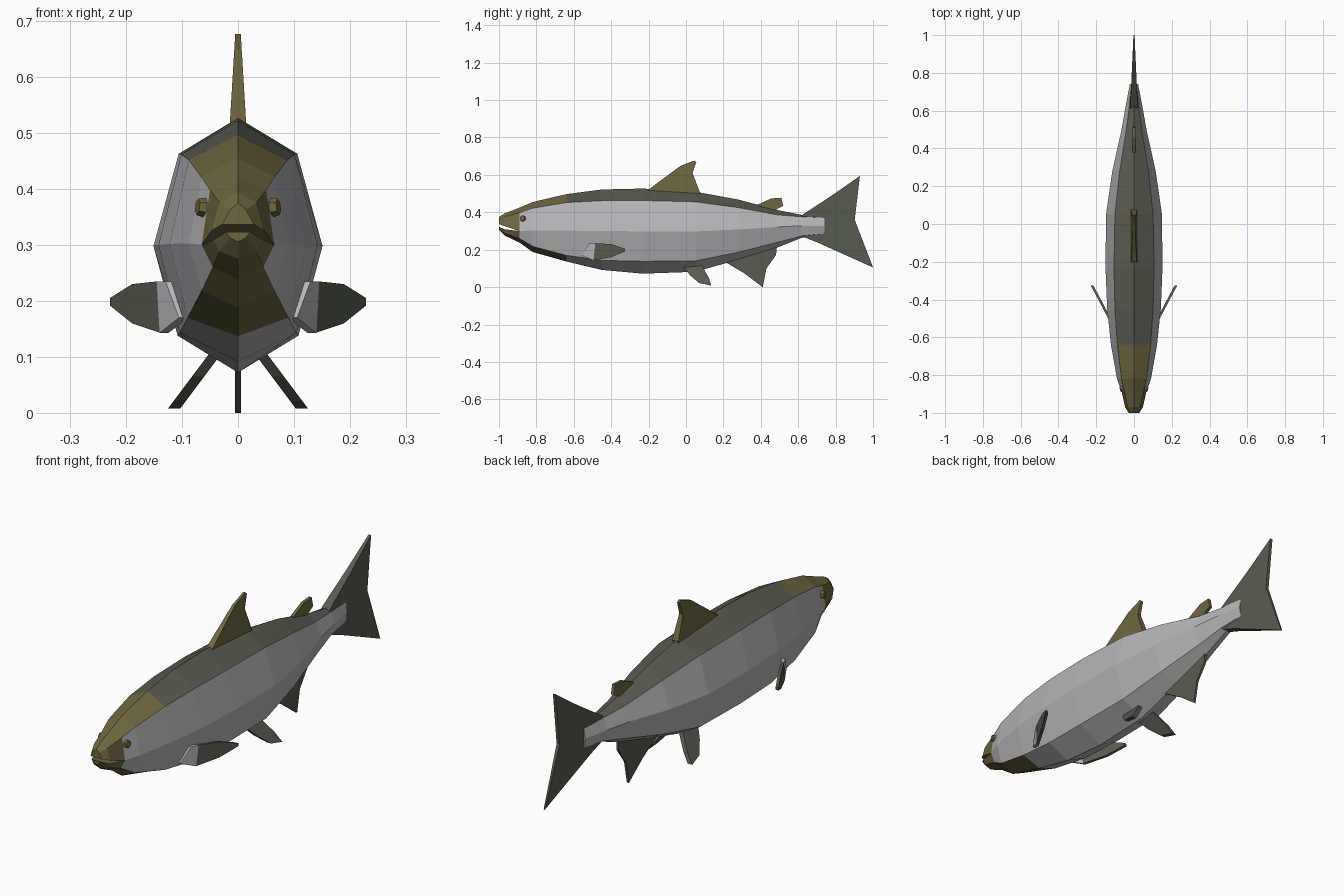
import bpy, bmesh
from mathutils import Vector


def mat(name, rgb):
    m = bpy.data.materials.new(name)
    m.diffuse_color = (*rgb, 1)
    return m


SILVER = mat("silver", (0.47, 0.47, 0.49))
GREEN = mat("grey green", (0.098, 0.105, 0.08))
OLIVE = mat("olive", (0.155, 0.137, 0.052))


def finish(bm, name, mats):
    bmesh.ops.recalc_face_normals(bm, faces=bm.faces)
    me = bpy.data.meshes.new(name)
    bm.to_mesh(me)
    bm.free()
    for m in mats:
        me.materials.append(m)
    ob = bpy.data.objects.new(name, me)
    bpy.context.collection.objects.link(ob)
    return ob


# Body: eight-sided rings
# y, top z, shoulder x z, middle x z, lower x z, bottom z
STATIONS = [
    (-0.89, 0.425, 0.050, 0.398, 0.065, 0.300, 0.045, 0.260, 0.238),
    (-0.82, 0.455, 0.066, 0.422, 0.090, 0.303, 0.065, 0.218, 0.188),
    (-0.64, 0.497, 0.088, 0.452, 0.122, 0.302, 0.090, 0.170, 0.137),
    (-0.45, 0.522, 0.101, 0.462, 0.142, 0.300, 0.104, 0.143, 0.092),
    (-0.23, 0.527, 0.106, 0.463, 0.151, 0.298, 0.108, 0.138, 0.072),
    (0.05, 0.510, 0.101, 0.456, 0.148, 0.298, 0.105, 0.140, 0.082),
    (0.28, 0.468, 0.076, 0.425, 0.115, 0.308, 0.080, 0.187, 0.147),
    (0.49, 0.412, 0.042, 0.386, 0.068, 0.322, 0.045, 0.240, 0.212),
    (0.62, 0.386, 0.025, 0.376, 0.045, 0.328, 0.027, 0.274, 0.264),
    (0.74, 0.373, 0.014, 0.371, 0.022, 0.328, 0.014, 0.286, 0.282),
]


def ring(bm, y, t, sx, sz, mx, mz, lx, lz, b):
    pts = [(0, t), (sx, sz), (mx, mz), (lx, lz), (0, b), (-lx, lz), (-mx, mz), (-sx, sz)]
    return [bm.verts.new((x, y, z)) for x, z in pts]


bm = bmesh.new()
rings = [ring(bm, *s) for s in STATIONS]
for k, (a, b) in enumerate(zip(rings, rings[1:])):
    for i in range(8):
        j = (i + 1) % 8
        f = bm.faces.new((a[i], a[j], b[j], b[i]))
        head = STATIONS[k + 1][0] < -0.6
        if i in (0, 7):                    # back
            f.material_index = 2 if head else 1
        elif i in (3, 4) and head:         # throat
            f.material_index = 2
bm.faces.new(rings[-1])

# Jaws: open wedges from the first ring to the snout, part of the body mesh
MID = {
    # indices of the first ring used: sections as (y, outer x z, inner x z, centre z)
    (2, 1, 0, 7, 6): [(-0.97, 0.047, 0.326, 0.033, 0.376, 0.394),
                      (-1.00, 0.028, 0.337, 0.014, 0.363, 0.375)],
    (2, 3, 4, 5, 6): [(-0.97, 0.044, 0.309, 0.033, 0.288, 0.276),
                      (-1.00, 0.022, 0.323, 0.014, 0.313, 0.306)],
}
for idx, secs in MID.items():
    prev = [rings[0][i] for i in idx]
    for y, ox, oz, ix, iz, cz in secs:
        cur = [bm.verts.new((x, y, z)) for x, z in
               ((ox, oz), (ix, iz), (0, cz), (-ix, iz), (-ox, oz))]
        for i in range(5):
            j = (i + 1) % 5
            f = bm.faces.new((prev[i], prev[j], cur[j], cur[i]))
            f.material_index = 2
        prev = cur
    bm.faces.new(prev).material_index = 2
finish(bm, "body", [SILVER, GREEN, OLIVE])


# Fins: (y, z) outlines placed by x(y, z), with half thickness t(y, z)
def fin(name, outline, material, t, x=lambda y, z: 0.0):
    bm = bmesh.new()
    a = [bm.verts.new((x(y, z) + t(y, z), y, z)) for y, z in outline]
    b = [bm.verts.new((x(y, z) - t(y, z), y, z)) for y, z in outline]
    bm.faces.new(a)
    bm.faces.new(b[::-1])
    n = len(outline)
    for i in range(n):
        j = (i + 1) % n
        bm.faces.new((a[i], b[i], b[j], a[j]))
    return finish(bm, name, [material])


fin("tail_fin", [(0.60, 0.37), (0.63, 0.392), (0.78, 0.49), (0.93, 0.595), (0.902, 0.36),
                 (1.0, 0.105), (0.70, 0.24), (0.61, 0.275)],
    GREEN, lambda y, z: 0.003 + 0.045 * (1 - y))
fin("dorsal_fin", [(-0.22, 0.50), (-0.2, 0.522), (-0.03, 0.648), (0.045, 0.677), (0.055, 0.668),
                   (0.035, 0.61), (0.075, 0.505), (0.06, 0.48)],
    OLIVE, lambda y, z: 0.005 + 0.06 * (0.677 - z))
fin("adipose_fin", [(0.36, 0.43), (0.455, 0.474), (0.51, 0.478), (0.52, 0.435), (0.47, 0.408)],
    OLIVE, lambda y, z: 0.007)
fin("anal_fin", [(0.20, 0.14), (0.31, 0.075), (0.41, 0.0), (0.43, 0.1), (0.482, 0.172),
                 (0.485, 0.225), (0.40, 0.21)],
    GREEN, lambda y, z: 0.005)

for s, side in ((1, "left"), (-1, "right")):
    # Pectoral fins with a silver root
    def px(y, z):
        return s * (0.14 + 0.53 * (y + 0.48))
    fin("pectoral_fin_" + side, [(-0.485, 0.235), (-0.40, 0.23), (-0.325, 0.205), (-0.325, 0.192),
                                 (-0.40, 0.16), (-0.495, 0.143)],
        GREEN, lambda y, z: 0.007, px)
    fin("pectoral_root_" + side, [(-0.56, 0.17), (-0.515, 0.235), (-0.485, 0.235), (-0.495, 0.143)],
        SILVER, lambda y, z: 0.008, px)

    # Pelvic fins splayed downward
    fin("pelvic_fin_" + side, [(-0.02, 0.115), (0.02, 0.065), (0.07, 0.022), (0.135, 0.008),
                               (0.122, 0.05), (0.085, 0.115), (0.04, 0.13)],
        GREEN, lambda y, z: 0.011, lambda y, z: s * (0.045 + 0.75 * (0.1 - z)))

    # Eyes
    bm = bmesh.new()
    bmesh.ops.create_cone(bm, cap_ends=True, segments=6, radius1=0.019, radius2=0.015, depth=0.022)
    eye = finish(bm, "eye_" + side, [OLIVE])
    eye.location = (s * 0.062, -0.873, 0.367)
    eye.rotation_euler = Vector((s, -0.3, 0.12)).to_track_quat('Z', 'Y').to_euler()
